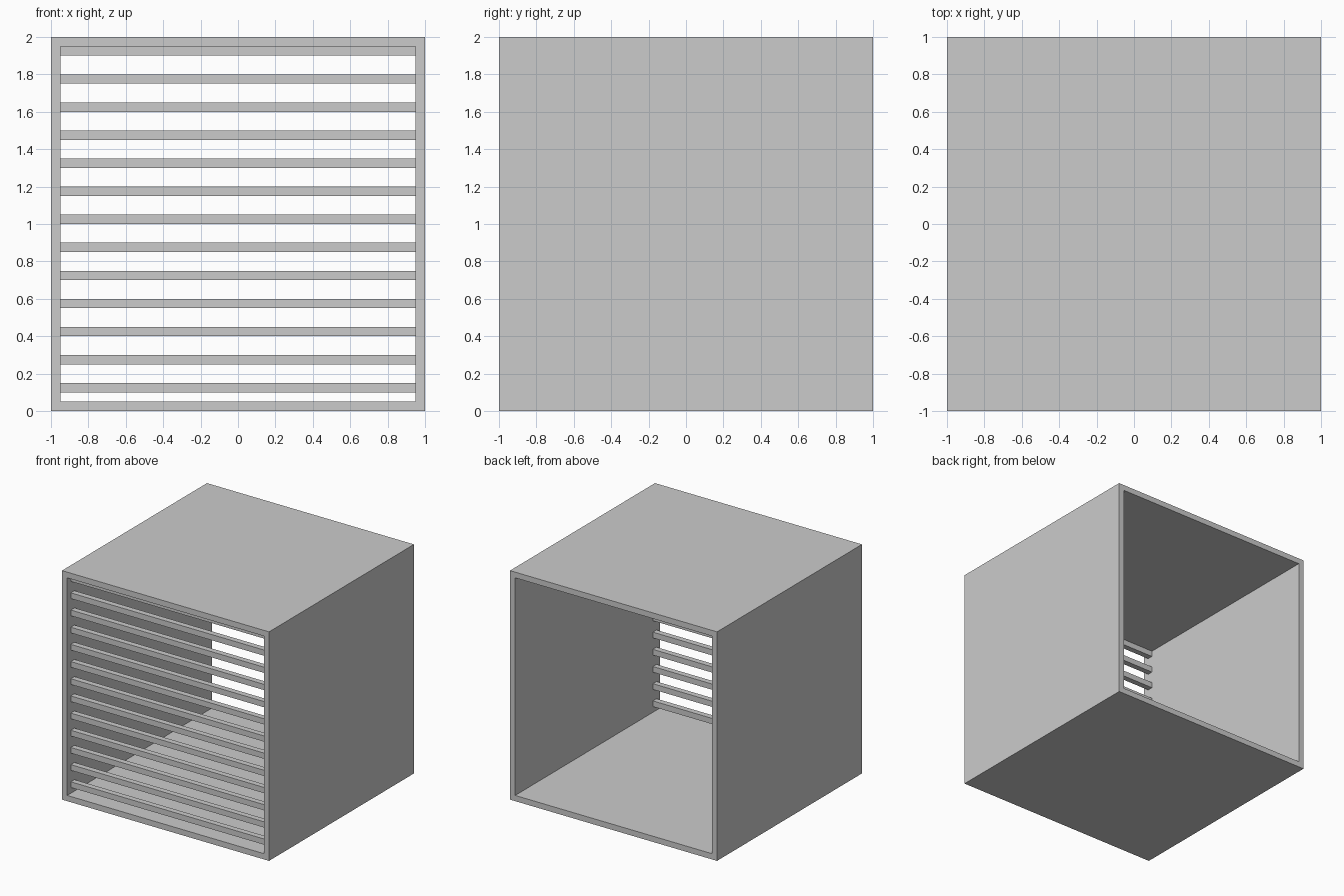
import bpy

if "Cube" in bpy.data.objects:
    bpy.data.objects.remove(bpy.data.objects["Cube"])

T = 0.05  # wall and slat thickness


def box(name, lo, hi):
    x0, y0, z0 = lo
    x1, y1, z1 = hi
    bpy.ops.mesh.primitive_cube_add(size=1, location=((x0 + x1) / 2, (y0 + y1) / 2, (z0 + z1) / 2))
    ob = bpy.context.object
    ob.name = name
    ob.scale = (x1 - x0, y1 - y0, z1 - z0)
    bpy.ops.object.transform_apply(location=False, rotation=False, scale=True)
    return ob


# Square housing, open front and back: a rectangular ring swept along y
outer = [(-1, 0), (1, 0), (1, 2), (-1, 2)]
inner = [(-1 + T, T), (1 - T, T), (1 - T, 2 - T), (-1 + T, 2 - T)]
verts = [(x, y, z) for y in (-1, 1) for ring in (outer, inner) for x, z in ring]
faces = []
for i in range(4):
    j = (i + 1) % 4
    faces += [(i, j, j + 4, i + 4),              # front rim
              (i + 8, i + 12, j + 12, j + 8),    # back rim
              (i, i + 8, j + 8, j),              # outer wall
              (i + 4, j + 4, j + 12, i + 12)]    # inner wall
mesh = bpy.data.meshes.new("housing")
mesh.from_pydata(verts, [], faces)
housing = bpy.data.objects.new("housing", mesh)
bpy.context.collection.objects.link(housing)

# Horizontal slats, set back slightly from the front opening
for i in range(13):
    z = 0.10 + 0.15 * i
    box(f"slat_{i + 1}", (-1 + T, -0.95, z), (1 - T, -0.90, z + T))
